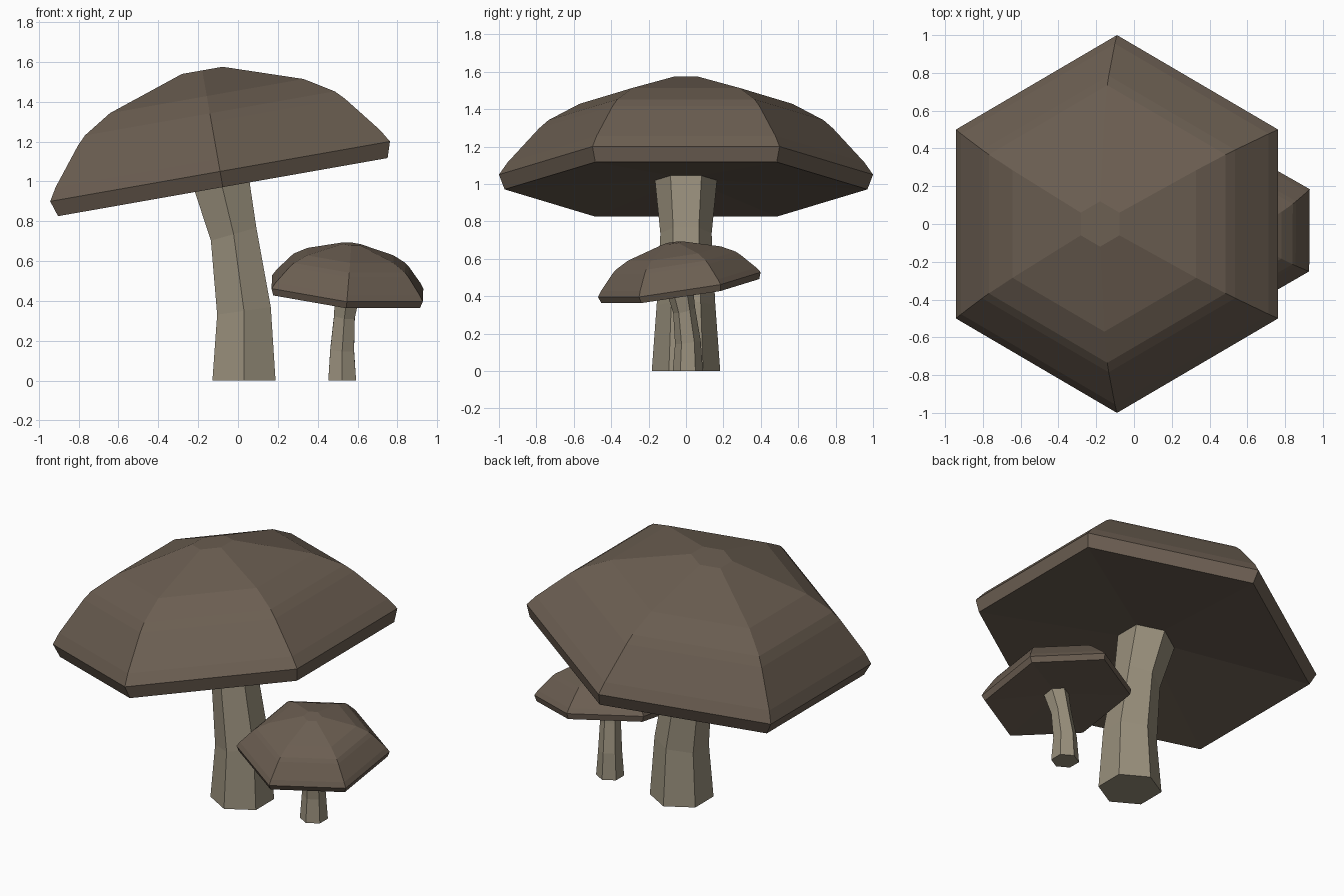
import bpy, bmesh
from math import radians, sin, cos, tau
from mathutils import Matrix, Vector

cube = bpy.data.objects.get("Cube")
if cube:
    bpy.data.objects.remove(cube, do_unlink=True)

SIDES = 6
TILT = radians(-10)  # the cap leans toward -x


def make_material(name, rgb):
    mat = bpy.data.materials.new(name)
    mat.use_nodes = True
    colour = (*rgb, 1.0)
    mat.diffuse_color = colour
    mat.node_tree.nodes["Principled BSDF"].inputs["Base Color"].default_value = colour
    return mat


def add_ring(bm, radius, centre, tilt):
    """Hexagon with corners on the y axis, tilted about y."""
    turn = Matrix.Rotation(tilt, 3, 'Y')
    verts = []
    for i in range(SIDES):
        a = tau * (i + 0.5) / SIDES
        verts.append(bm.verts.new(Vector(centre) + turn @ Vector((radius * cos(a), radius * sin(a), 0))))
    return verts


def loft(bm, rings):
    for low, high in zip(rings, rings[1:]):
        for i in range(SIDES):
            j = (i + 1) % SIDES
            bm.faces.new((low[i], low[j], high[j], high[i]))
    bm.faces.new(rings[-1])


def finish(bm, name, mat):
    bmesh.ops.recalc_face_normals(bm, faces=bm.faces)
    mesh = bpy.data.meshes.new(name)
    bm.to_mesh(mesh)
    bm.free()
    mesh.materials.append(mat)
    return mesh


def cap_mesh(mat):
    # radius and height from the rim up to the flat crown
    profile = [(0.97, -0.08), (1, 0), (0.955, 0.065), (0.785, 0.252),
               (0.735, 0.296), (0.57, 0.384), (0.12, 0.515)]
    bm = bmesh.new()
    rings = [add_ring(bm, r, (0, 0, h), 0) for r, h in profile]
    loft(bm, rings)
    # shallow hollow underside
    hub = bm.verts.new((0, 0, -0.02))
    for i in range(SIDES):
        bm.faces.new((rings[0][i], hub, rings[0][(i + 1) % SIDES]))
    bm.transform(Matrix.Translation((-0.12, 0, 1.05)) @ Matrix.Rotation(TILT, 4, 'Y'))
    return finish(bm, "cap", mat)


def stem_mesh(mat):
    # radius, x, z and tilt of each section of the bent stem
    sections = [(0.183, 0, 0, 0), (0.157, 0, 0.35, -8),
                (0.137, -0.052, 0.735, -16), (0.17, -0.13, 1.06, -10)]
    bm = bmesh.new()
    rings = [add_ring(bm, r, (x, 0, z), radians(t)) for r, x, z, t in sections]
    loft(bm, rings)
    bm.faces.new(rings[0])
    return finish(bm, "stem", mat)


cap = cap_mesh(make_material("brown cap", (0.147, 0.112, 0.083)))
stem = stem_mesh(make_material("pale stem", (0.315, 0.275, 0.2)))

# The small mushroom is a scaled, turned copy of the large one
for label, place, turn, size in (("large", (0.03, 0, 0), 0, 1),
                                 ("small", (0.523, 0.01, 0), 120, 0.44)):
    for part, mesh in (("cap", cap), ("stem", stem)):
        obj = bpy.data.objects.new(f"{label}_{part}", mesh)
        obj.location = place
        obj.rotation_euler.z = radians(turn)
        obj.scale = (size, size, size)
        bpy.context.collection.objects.link(obj)
